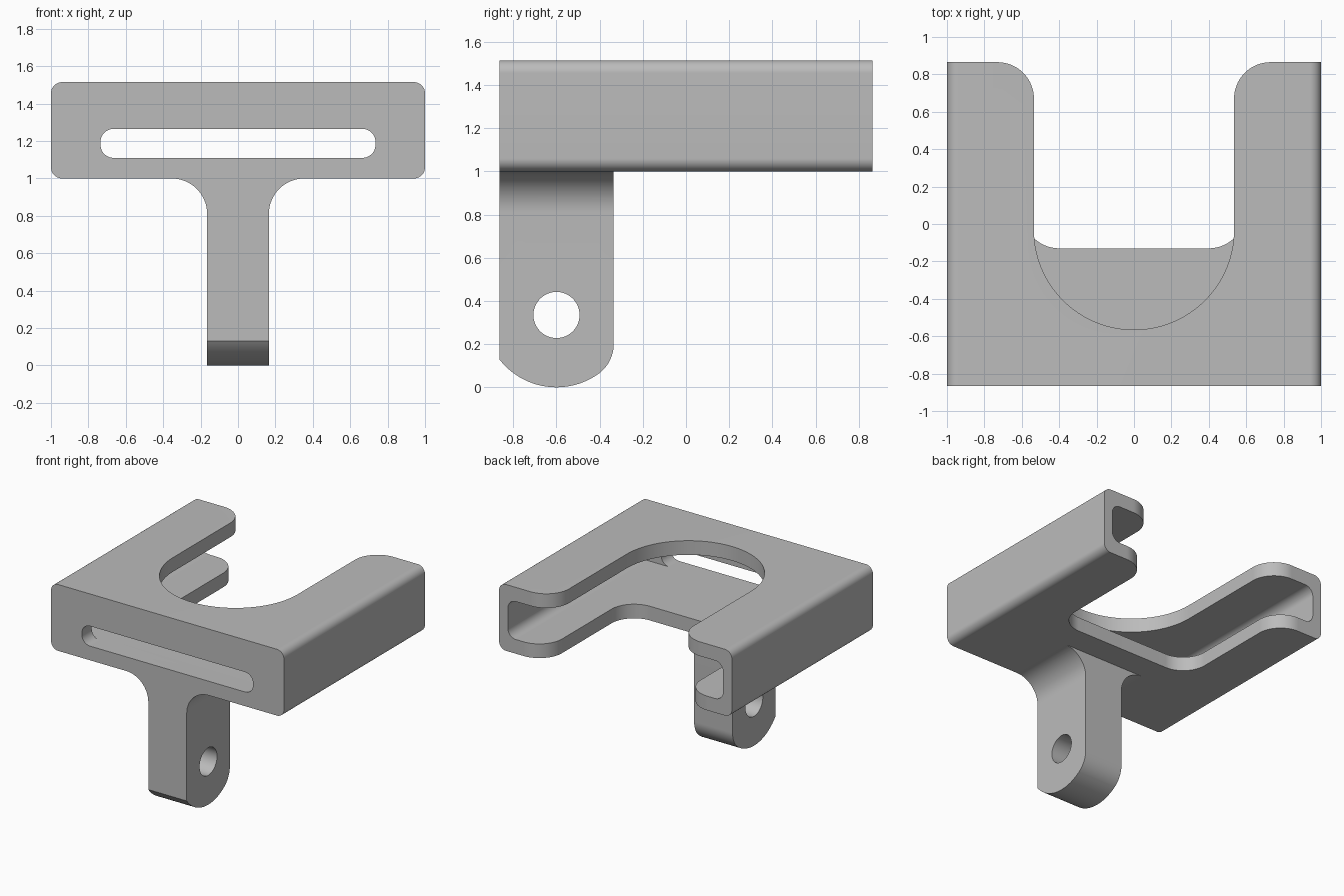
import bpy
import math
from mathutils import Vector

cube = bpy.data.objects.get("Cube")
if cube:
    bpy.data.objects.remove(cube)

gray = bpy.data.materials.new("plain gray")
gray.use_nodes = True
gray.diffuse_color = (0.5, 0.5, 0.5, 1)
gray.node_tree.nodes["Principled BSDF"].inputs["Base Color"].default_value = (0.5, 0.5, 0.5, 1)


def rounded(corners, steps=16):
    """Outline through (u, v, radius) corners, each replaced by a tangent arc."""
    out = []
    for i, (u, v, r) in enumerate(corners):
        p = Vector((u, v))
        if r == 0:
            out.append(p)
            continue
        a = (Vector(corners[i - 1][:2]) - p).normalized()
        b = (Vector(corners[(i + 1) % len(corners)][:2]) - p).normalized()
        half = a.angle(b) / 2
        centre = p + (a + b).normalized() * (r / math.sin(half))
        start = p + a * (r / math.tan(half)) - centre
        end = p + b * (r / math.tan(half)) - centre
        sweep = start.angle(end)
        for k in range(steps + 1):
            t = k / steps
            out.append(centre + (start * math.sin((1 - t) * sweep)
                                 + end * math.sin(t * sweep)) / math.sin(sweep))
    return out


def rect(u0, u1, v0, v1, r):
    return rounded([(u0, v0, r), (u1, v0, r), (u1, v1, r), (u0, v1, r)])


def arc(u, v, r, a0, a1, n):
    angles = [math.radians(a0 + (a1 - a0) * k / n) for k in range(n + 1)]
    return [Vector((u + r * math.cos(a), v + r * math.sin(a))) for a in angles]


def prism(name, outline, axis, lo, hi):
    """Extrude a flat outline along one axis."""
    place = {"x": lambda p, d: (d, p[0], p[1]),
             "y": lambda p, d: (p[0], d, p[1]),
             "z": lambda p, d: (p[0], p[1], d)}[axis]
    n = len(outline)
    verts = [place(p, d) for d in (lo, hi) for p in outline]
    faces = [list(range(n))[::-1], list(range(n, 2 * n))]
    faces += [(i, (i + 1) % n, n + (i + 1) % n, n + i) for i in range(n)]
    mesh = bpy.data.meshes.new(name)
    mesh.from_pydata(verts, [], faces)
    mesh.materials.append(gray)
    obj = bpy.data.objects.new(name, mesh)
    bpy.context.collection.objects.link(obj)
    # Outward normals for clean booleans
    bpy.context.view_layer.objects.active = obj
    bpy.ops.object.select_all(action="DESELECT")
    obj.select_set(True)
    bpy.ops.object.mode_set(mode="EDIT")
    bpy.ops.mesh.select_all(action="SELECT")
    bpy.ops.mesh.normals_make_consistent(inside=False)
    bpy.ops.object.mode_set(mode="OBJECT")
    return obj


def combine(target, tool, operation):
    bpy.context.view_layer.objects.active = target
    mod = target.modifiers.new(operation.lower(), "BOOLEAN")
    mod.operation, mod.object, mod.solver = operation, tool, "EXACT"
    bpy.ops.object.modifier_apply(modifier=mod.name)
    bpy.data.objects.remove(tool)


def bay(width, front, inner):
    """Plate cut-out, open at the back, with rounded prong tips."""
    tip = 0.195
    side = width + tip + 0.01
    right = [(width, front, inner), (width, BACK, tip), (side, BACK, 0), (side, 1, 0)]
    return rounded([(-u, v, r) for u, v, r in reversed(right)] + right, 32)


FRONT, BACK = -0.865, 0.865
FLOOR = 1.11

# Sleeve body, hollow and open at the back
body = prism("bracket_body", rect(-1, 1, 1, 1.515, 0.06), "y", FRONT, BACK)
combine(body, prism("cavity", rect(-0.925, 0.925, FLOOR, 1.405, 0.07), "y", -0.745, 1), "DIFFERENCE")
# Round bay in the top plate, wider square bay in the bottom plate
combine(body, prism("top_bay", bay(0.535, -0.565, 0.534), "z", 1.3, 1.6), "DIFFERENCE")
combine(body, prism("bottom_bay", bay(0.595, -0.13, 0.195), "z", 0.9, 1.2), "DIFFERENCE")
# Slot through the front wall
combine(body, prism("front_slot", rect(-0.735, 0.735, FLOOR, 1.265, 0.07), "y", -1, -0.7), "DIFFERENCE")

# Leg with fillets into the body, a rounded foot and a pivot hole
half = [(0.165, -0.1, 0), (0.165, 1, 0.19), (0.36, 1, 0), (0.36, 1.05, 0)]
leg = prism("leg", rounded(half + [(-u, v, r) for u, v, r in reversed(half)]), "y", FRONT, -0.335)
foot = arc(-0.6, 0.335, 0.335, 217.7, 305.1, 32) + arc(-0.505, 0.2, 0.17, -54, 0, 12)
foot += [Vector((-0.335, 1.2)), Vector((FRONT, 1.2))]
combine(leg, prism("foot_shape", foot, "x", -0.5, 0.5), "INTERSECT")
hole = arc(-0.6, 0.335, 0.107, 0, 360, 48)[:-1]
combine(leg, prism("pivot_hole", hole, "x", -0.5, 0.5), "DIFFERENCE")
combine(body, leg, "UNION")

bpy.ops.object.select_all(action="DESELECT")
body.select_set(True)
bpy.context.view_layer.objects.active = body
bpy.ops.object.shade_smooth_by_angle(angle=math.radians(30))
